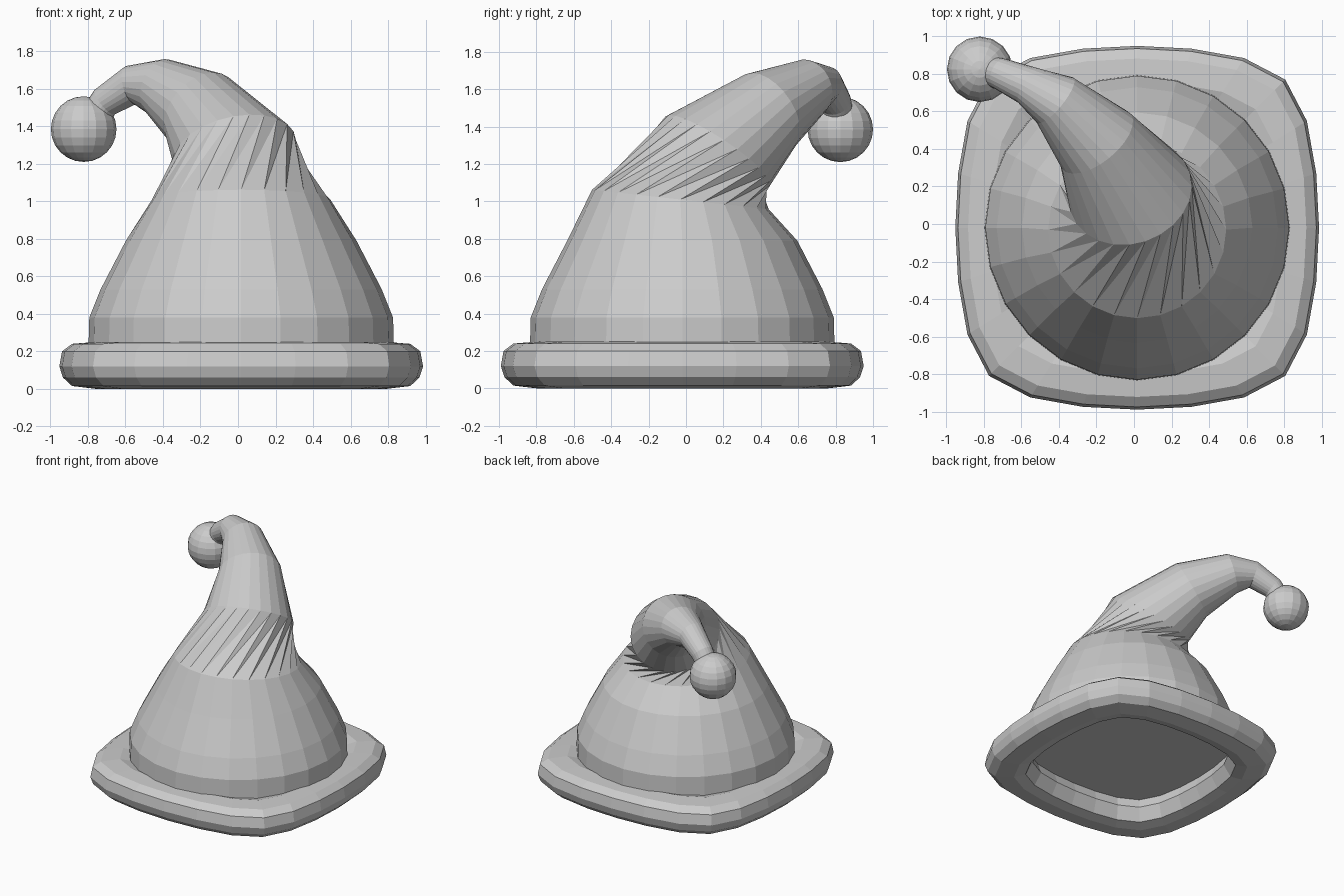
import bpy, bmesh, math
from mathutils import Vector, Quaternion

if "Cube" in bpy.data.objects:
    bpy.data.objects.remove(bpy.data.objects["Cube"])

SIDES = 24
CENTRE = Vector((0.017, -0.02, 0))

grey = bpy.data.materials.new("felt grey")
grey.use_nodes = True
grey.diffuse_color = (0.6, 0.6, 0.6, 1)
grey.node_tree.nodes["Principled BSDF"].inputs["Base Color"].default_value = grey.diffuse_color


def finish(name, bm):
    bmesh.ops.recalc_face_normals(bm, faces=bm.faces)
    mesh = bpy.data.meshes.new(name)
    bm.to_mesh(mesh)
    bm.free()
    mesh.materials.append(grey)
    obj = bpy.data.objects.new(name, mesh)
    bpy.context.collection.objects.link(obj)
    return obj


def bridge(bm, low, high, pleated=False):
    n = len(low)
    for i in range(n):
        j = (i + 1) % n
        if pleated:
            bm.faces.new((low[i], low[j], high[j]))
            bm.faces.new((low[i], high[j], high[i]))
        else:
            bm.faces.new((low[i], low[j], high[j], high[i]))


# Brim: rounded-square outline swept through a flattened section
quarter = [(0.97, 0), (0.955, 0.29), (0.905, 0.57), (0.79, 0.79), (0.57, 0.905), (0.29, 0.955)]
outline = []
for turn in range(4):
    for x, y in quarter:
        for _ in range(turn):
            x, y = -y, x
        outline.append(Vector((x, y, 0)))
section = [(0.67, 0.12), (0.72, 0.02), (0.8, 0), (0.93, 0.015), (0.98, 0.06),
           (1, 0.12), (0.985, 0.2), (0.93, 0.24), (0.8, 0.25), (0.7, 0.22)]
bm = bmesh.new()
loops = [[bm.verts.new(CENTRE + p * s + Vector((0, 0, z))) for p in outline] for s, z in section]
for k, loop in enumerate(loops):
    bridge(bm, loop, loops[(k + 1) % len(loops)])
finish("brim", bm)

# Crown: rings of (centre, radius, direction) along the bent cone
up = (0, 0, 1)
rings = [
    ((0.017, -0.02, 0.2), 0.815, up),
    ((0.017, -0.02, 0.38), 0.81, up),
    ((0.017, -0.02, 0.53), 0.75, up),
    ((0.017, -0.02, 0.79), 0.615, up),
    ((0.017, -0.03, 1.01), 0.475, (0, 0.11, 1)),
    ((-0.02, 0.17, 1.27), 0.335, (-0.2, 0.54, 0.82)),
    ((-0.2, 0.44, 1.48), 0.235, (-0.4, 0.49, 0.34)),
    ((-0.42, 0.66, 1.61), 0.155, (-0.37, 0.3, 0.14)),
    ((-0.57, 0.74, 1.62), 0.105, (-0.29, 0.14, -0.08)),
    ((-0.71, 0.8, 1.53), 0.085, (-0.18, 0.07, -0.15)),
    ((-0.76, 0.815, 1.46), 0.08, (-0.1, 0.03, -0.13)),
]
PLEAT = 5
bm = bmesh.new()
frame, previous, loops = Quaternion(), Vector(up), []
for k, (centre, radius, direction) in enumerate(rings):
    direction = Vector(direction).normalized()
    frame = previous.rotation_difference(direction) @ frame
    previous = direction
    twist = math.radians(32) if k >= PLEAT else 0
    loop = []
    for i in range(SIDES):
        a = math.tau * i / SIDES + twist
        offset = Vector((math.cos(a), math.sin(a), 0)) * radius
        loop.append(bm.verts.new(Vector(centre) + frame @ offset))
    loops.append(loop)
for k in range(1, len(loops)):
    bridge(bm, loops[k - 1], loops[k], pleated=k == PLEAT)
bm.faces.new(loops[0])
bm.faces.new(loops[-1])
finish("crown", bm)

# Pompom at the tip
bm = bmesh.new()
bmesh.ops.create_uvsphere(bm, u_segments=16, v_segments=12, radius=0.175)
pompom = finish("pompom", bm)
pompom.location = (-0.823, 0.825, 1.385)
